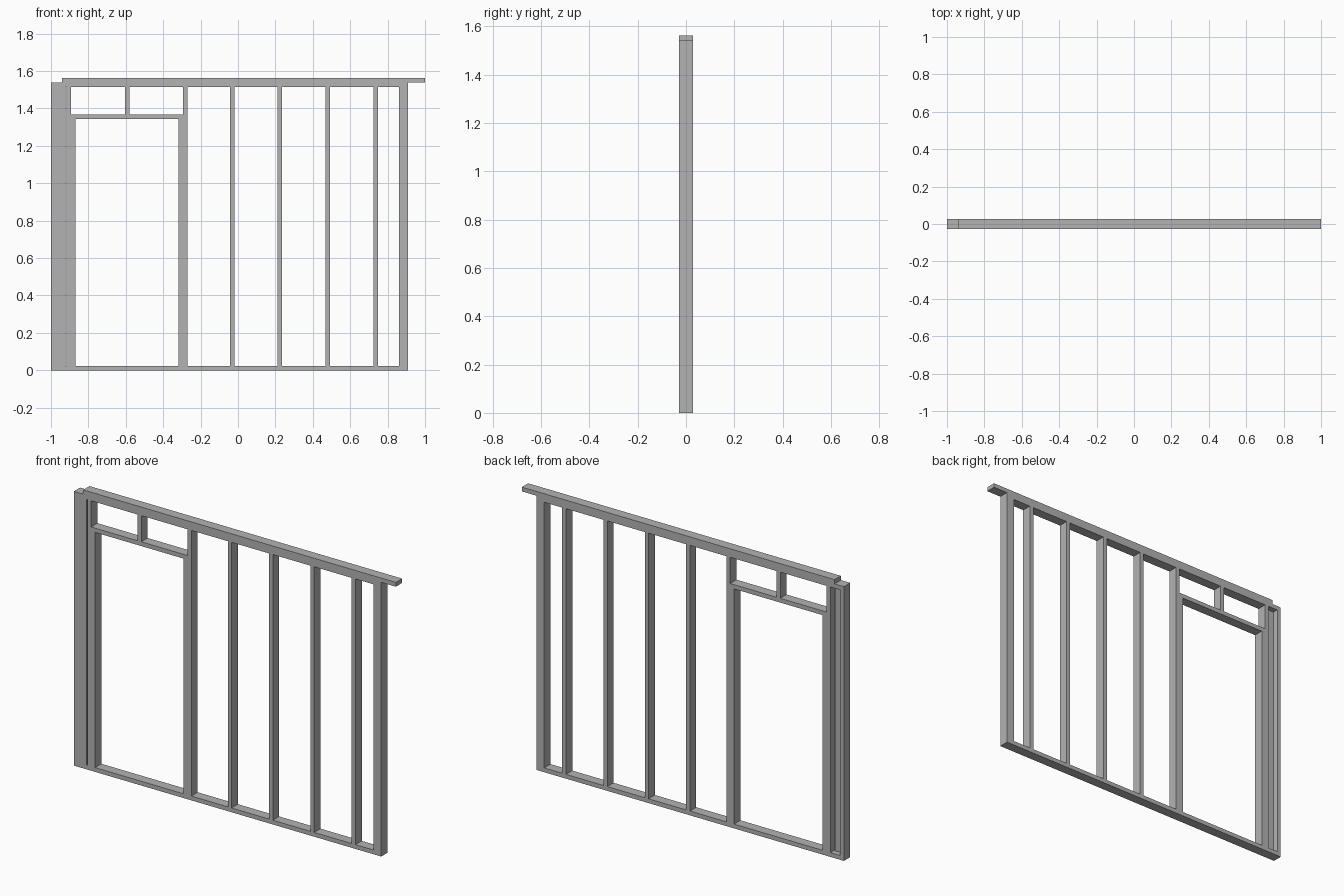
import bpy

if "Cube" in bpy.data.objects:
    bpy.data.objects.remove(bpy.data.objects["Cube"], do_unlink=True)

T = 0.024                 # board thickness
D = 0.056                 # board depth
HEIGHT = 1.563
LEFT, RIGHT = -1.0, 0.909
UNDER = HEIGHT - 2 * T    # underside of the top plates
HEAD = 1.344              # underside of the door header

grey = bpy.data.materials.new("plain_grey")
grey.use_nodes = True
colour = (0.45, 0.45, 0.45, 1)
grey.diffuse_color = colour
grey.node_tree.nodes["Principled BSDF"].inputs["Base Color"].default_value = colour


def board(name, x0, x1, z0, z1, y0=-D / 2, y1=D / 2):
    """Square-cut board between the given limits."""
    bpy.ops.mesh.primitive_cube_add(
        size=1, location=((x0 + x1) / 2, (y0 + y1) / 2, (z0 + z1) / 2))
    ob = bpy.context.object
    ob.name = name
    ob.scale = (x1 - x0, y1 - y0, z1 - z0)
    bpy.ops.object.transform_apply(location=False, rotation=False, scale=True)
    ob.data.materials.append(grey)
    return ob


def stud(name, x0, z0=T, z1=UNDER):
    """Upright board whose right edge is at x0."""
    return board(name, x0, x0 + T, z0, z1)


# Plates: the upper one is shifted along to lap the neighbouring walls
board("bottom_plate", LEFT, RIGHT, 0, T)
board("lower_top_plate", LEFT, RIGHT, UNDER, UNDER + T)
board("upper_top_plate", -0.942, 1.0, UNDER + T, HEIGHT)

# Corner post: end stud plus a stud turned flat along the front
stud("corner_stud", LEFT)
board("corner_flat_stud", LEFT + T, LEFT + T + D - 0.002, T, UNDER, -D / 2, -D / 2 + T)

# Doorway: full-height king studs, trimmers, header and cripple
door_right, door_left = -0.892, -0.294
stud("right_king_stud", door_right - T)
stud("right_trimmer", door_right, T, HEAD)
stud("left_king_stud", door_left)
stud("left_trimmer", door_left - T, T, HEAD)
board("door_header", door_right, door_left, HEAD, HEAD + T)
stud("cripple_stud", (door_right + door_left - T) / 2, HEAD + T)

# Evenly spaced wall studs
for i in range(4):
    stud(f"wall_stud_{i + 1}", -0.032 - T / 2 + i * 0.2565)

# Doubled end studs
for i in (1, 2):
    stud(f"end_stud_{i}", RIGHT - i * T)
